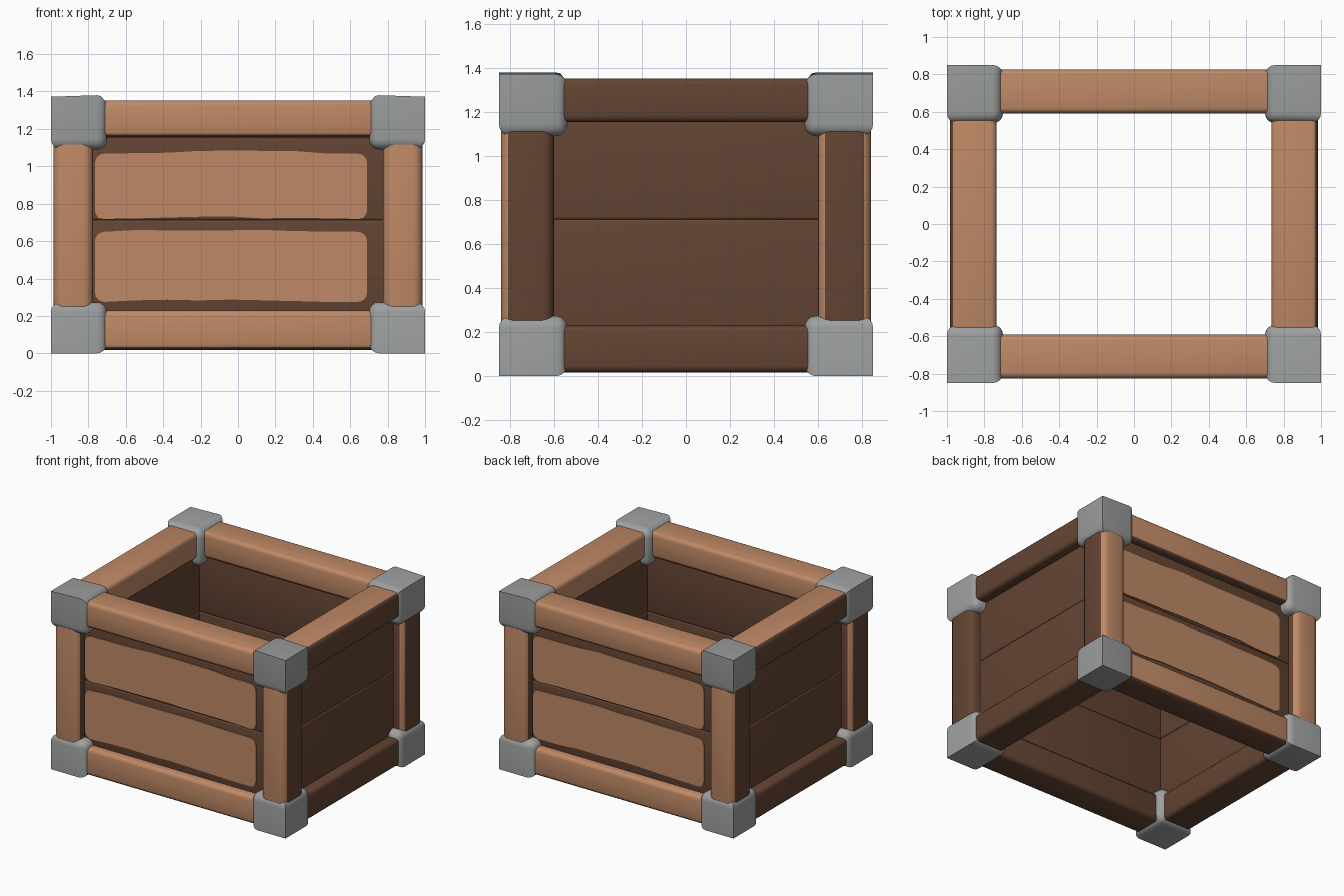
import bpy, bmesh, math, random
from mathutils import Vector, Matrix

if "Cube" in bpy.data.objects:
    bpy.data.objects.remove(bpy.data.objects["Cube"])

random.seed(4)


def material(name, col):
    m = bpy.data.materials.new(name)
    m.diffuse_color = (*col, 1)
    m.use_nodes = True
    m.node_tree.nodes["Principled BSDF"].inputs["Base Color"].default_value = m.diffuse_color
    return m


LIGHT = material("light_wood", (0.52, 0.25, 0.132))
DARK = material("dark_wood", (0.127, 0.058, 0.033))
METAL = material("grey_metal", (0.335, 0.352, 0.342))


def finish(name, bm, mats, rule=None):
    """Turn a bmesh into a smooth object; rule(normal, centre) gives the material index."""
    bm.normal_update()
    if rule:
        for f in bm.faces:
            f.material_index = rule(f.normal, f.calc_center_median())
    me = bpy.data.meshes.new(name)
    bm.to_mesh(me)
    bm.free()
    for m in mats:
        me.materials.append(m)
    ob = bpy.data.objects.new(name, me)
    bpy.context.collection.objects.link(ob)
    bpy.ops.object.select_all(action='DESELECT')
    ob.select_set(True)
    bpy.context.view_layer.objects.active = ob
    bpy.ops.object.shade_smooth_by_angle(angle=math.radians(40))
    return ob


def rounded_box(lo, hi, bevel, seg=3, pick=lambda e: True):
    lo, hi = Vector(lo), Vector(hi)
    bm = bmesh.new()
    bmesh.ops.create_cube(bm, size=1)
    for v in bm.verts:
        v.co = Vector((v.co[i] * (hi[i] - lo[i]) + (lo[i] + hi[i]) / 2 for i in range(3)))
    bm.normal_update()
    bmesh.ops.bevel(bm, geom=[e for e in bm.edges if pick(e)], offset=bevel,
                    segments=seg, profile=0.5, affect='EDGES')
    return bm


def span(s, a, b):
    """Mirror the interval a..b to the side s."""
    return (min(s * a, s * b), max(s * a, s * b))


for sx, xn in ((-1, "left"), (1, "right")):
    for sy, yn in ((-1, "front"), (1, "back")):
        # Corner caps: rounded towards the frame, crisp on the three outer edges
        x, y = span(sx, 0.70, 1.0), span(sy, 0.538, 0.85)
        for zn, sz, z in (("bottom", -1, (0.0, 0.275)), ("top", 1, (1.09, 1.372))):
            out = Vector((sx, sy, sz))
            bm = rounded_box((x[0], y[0], z[0]), (x[1], y[1], z[1]), 0.055, 4,
                             lambda e: any(f.normal.dot(out) < 0 for f in e.link_faces))
            for v in bm.verts:
                # the top swells a little towards the middle of the cap
                if zn == "top" and v.co.z > 1.36 and abs(v.co.x) < 0.98:
                    v.co.z += 0.008
            finish(f"{yn}_{xn}_{zn}_corner_cap", bm, [METAL])

        # Upright posts: light on the front and back, dark on the sides
        def post_rule(n, c, sx=sx, sy=sy):
            edge = sx * sy > 0 and 0.2 < n.x * sx < 0.95
            return 0 if n.y * sy > 0.2 or edge else 1
        px, py = span(sx, 0.775, 0.987), span(sy, 0.60, 0.84)
        bm = rounded_box((px[0], py[0], 0.1), (px[1], py[1], 1.28), 0.05, 4)
        finish(f"{yn}_{xn}_post", bm, [LIGHT, DARK], post_rule)

# Rails along the front, back and both sides
for zn, z in (("bottom", (0.018, 0.23)), ("top", (1.155, 1.353))):
    for s, yn, xn in ((-1, "front", "left"), (1, "back", "right")):
        def long_rule(n, c, s=s, zn=zn):
            inside_low = zn == "bottom" and n.y * s < -0.3
            return 1 if n.z < -0.6 or inside_low else 0

        def side_rule(n, c, s=s, zn=zn):
            return 1 if zn == "bottom" or n.z < -0.5 or n.x * s > 0.6 else 0
        y = span(s, 0.592, 0.825)
        finish(f"{yn}_{zn}_rail", rounded_box((-0.85, y[0], z[0]), (0.85, y[1], z[1]), 0.03),
               [LIGHT, DARK], long_rule)
        x = span(s, 0.735, 0.983)
        finish(f"{xn}_{zn}_rail", rounded_box((x[0], -0.7, z[0]), (x[1], 0.7, z[1]), 0.03),
               [LIGHT, DARK], side_rule)


def worn_outline(x0, x1, z0, z1, r=0.05):
    """Rounded rectangle with gently wavering long edges."""
    pts = []
    corners = ((x1 - r, z0 + r, -90), (x1 - r, z1 - r, 0),
               (x0 + r, z1 - r, 90), (x0 + r, z0 + r, 180))
    for cx, cz, a0 in corners:
        for k in range(5):
            a = math.radians(a0 + k * 22.5)
            pts.append((cx + r * math.cos(a), cz + r * math.sin(a)))
    out = []
    for i, p in enumerate(pts):
        out.append(p)
        if i in (9, 19):        # the long top and bottom edges
            q = pts[(i + 1) % 20]
            for k in range(1, 8):
                t = k / 8
                out.append((p[0] + (q[0] - p[0]) * t,
                            p[1] + 0.012 * math.sin(t * math.pi) + random.uniform(-0.006, 0.006)))
    return out


# Planks: two on each wall, dark, with a light worn patch on the front and back
rows = (("lower", 0.2, 0.715, 0.275, 0.65), ("upper", 0.71, 1.2, 0.715, 1.068))
for s, yn, xn in ((-1, "front", "left"), (1, "back", "right")):
    for rn, z0, z1, p0, p1 in rows:
        y = span(s, 0.625, 0.762)
        finish(f"{yn}_{rn}_plank", rounded_box((-0.88, y[0], z0), (0.88, y[1], z1), 0.015),
               [DARK])
        x = span(s, 0.765, 0.905)
        finish(f"{xn}_{rn}_plank", rounded_box((x[0], -0.74, z0), (x[1], 0.74, z1), 0.015),
               [DARK])
        bm = bmesh.new()
        face = bm.faces.new([bm.verts.new((px, -0.760, pz))
                             for px, pz in worn_outline(-0.765, 0.69, p0, p1)])
        ext = bmesh.ops.extrude_face_region(bm, geom=[face])
        for v in ext["geom"]:
            if isinstance(v, bmesh.types.BMVert):
                v.co.y -= 0.008
        bmesh.ops.recalc_face_normals(bm, faces=bm.faces[:])
        if s > 0:
            bm.transform(Matrix.Rotation(math.pi, 4, 'Z'))
        finish(f"{yn}_{rn}_worn_patch", bm, [LIGHT])
